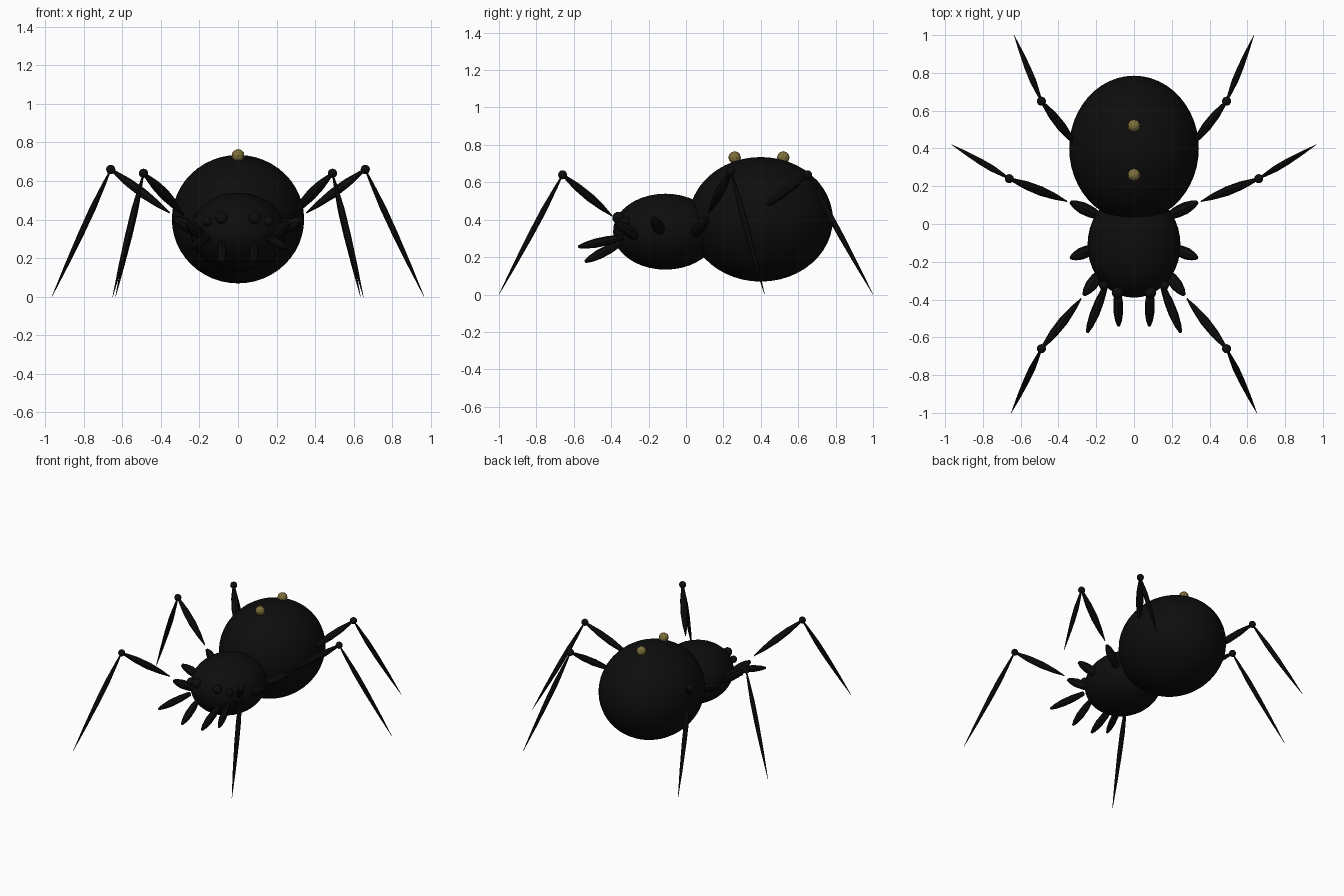
import bpy
import bmesh
import math
from mathutils import Vector

cube = bpy.data.objects.get("Cube")
if cube:
    bpy.data.objects.remove(cube, do_unlink=True)


def material(name, color):
    m = bpy.data.materials.new(name)
    m.use_nodes = True
    m.diffuse_color = color
    m.node_tree.nodes["Principled BSDF"].inputs["Base Color"].default_value = color
    return m


BLACK = material("black", (0.004, 0.004, 0.004, 1))
GOLD = material("dull gold", (0.22, 0.17, 0.045, 1))


def add_object(name, bm, mat, smooth=False):
    mesh = bpy.data.meshes.new(name)
    for f in bm.faces:
        f.smooth = smooth
    bm.to_mesh(mesh)
    bm.free()
    mesh.materials.append(mat)
    obj = bpy.data.objects.new(name, mesh)
    bpy.context.collection.objects.link(obj)
    return obj


def ball(name, center, radii, segments=16):
    bm = bmesh.new()
    bmesh.ops.create_uvsphere(bm, u_segments=segments, v_segments=segments // 2, radius=1)
    obj = add_object(name, bm, BLACK, smooth=True)
    obj.location = center
    obj.scale = radii
    return obj


# Spindle profiles: (fraction of length, fraction of radius)
LEG = [(0, 0.2), (0.1, 0.55), (0.3, 1), (0.5, 0.95), (0.75, 0.6), (1, 0.06)]
THIGH = [(0, 0.12), (0.2, 0.65), (0.45, 1), (0.7, 0.9), (0.9, 0.5), (1, 0.25)]
STUB = [(0, 0.6), (0.3, 0.95), (0.6, 1), (0.85, 0.7), (1, 0.3)]


def spindle(name, start, end, radius, profile, sides=8):
    start, end = Vector(start), Vector(end)
    axis = end - start
    turn = axis.to_track_quat('Z', 'Y')
    bm = bmesh.new()
    rings = []
    for t, r in profile:
        ring = []
        for i in range(sides):
            a = math.tau * i / sides
            offset = Vector((math.cos(a), math.sin(a), 0)) * radius * r
            ring.append(bm.verts.new(start + axis * t + turn @ offset))
        rings.append(ring)
    for low, high in zip(rings, rings[1:]):
        for i in range(sides):
            j = (i + 1) % sides
            bm.faces.new((low[i], low[j], high[j], high[i]))
    bm.faces.new(rings[0][::-1])
    bm.faces.new(rings[-1])
    return add_object(name, bm, BLACK)


# Body
ball("abdomen", (0, 0.4, 0.402), (0.343, 0.385, 0.333), 48)
ball("head", (0, -0.11, 0.336), (0.246, 0.28, 0.203), 40)

# Marks on the back
for name, y in (("front_back_mark", 0.26), ("rear_back_mark", 0.52)):
    bm = bmesh.new()
    bmesh.ops.create_icosphere(bm, subdivisions=2, radius=0.034)
    add_object(name, bm, GOLD).location = (0, y, 0.732)

# Legs: name, thigh start, knee, foot
legs = [
    ("front", (0.28, -0.395, 0.42), (0.49, -0.66, 0.64), (0.65, -1, 0)),
    ("middle", (0.355, 0.12, 0.435), (0.66, 0.24, 0.66), (0.965, 0.42, 0)),
    ("rear", (0.3, 0.41, 0.46), (0.49, 0.65, 0.64), (0.635, 1, 0)),
]
# Hip stubs: name, root, tip
stubs = [
    ("front", (0.17, -0.25, 0.3), (0.265, -0.375, 0.385)),
    ("side", (0.2, -0.125, 0.325), (0.335, -0.18, 0.41)),
    ("middle", (0.18, 0.04, 0.32), (0.335, 0.115, 0.41)),
]

for side, s in (("left", 1), ("right", -1)):
    def at(p):
        return (p[0] * s, p[1], p[2])

    for name, hip, knee, foot in legs:
        spindle(f"{side}_{name}_thigh", at(hip), at(knee), 0.025, THIGH)
        ball(f"{side}_{name}_knee", at(knee), (0.024,) * 3)
        spindle(f"{side}_{name}_shin", at(knee), at(foot), 0.017, LEG)
    for name, root, tip in stubs:
        spindle(f"{side}_{name}_hip", at(root), at(tip), 0.032, STUB)

    # Mouth parts
    spindle(f"{side}_outer_feeler", at((0.155, -0.34, 0.305)), at((0.248, -0.575, 0.255)), 0.025, STUB)
    spindle(f"{side}_inner_fang", at((0.086, -0.35, 0.275)), at((0.081, -0.54, 0.175)), 0.026, STUB)

    # Eyes
    ball(f"{side}_inner_eye", at((0.086, -0.362, 0.41)), (0.032,) * 3)
    ball(f"{side}_outer_eye", at((0.16, -0.325, 0.39)), (0.025,) * 3)
